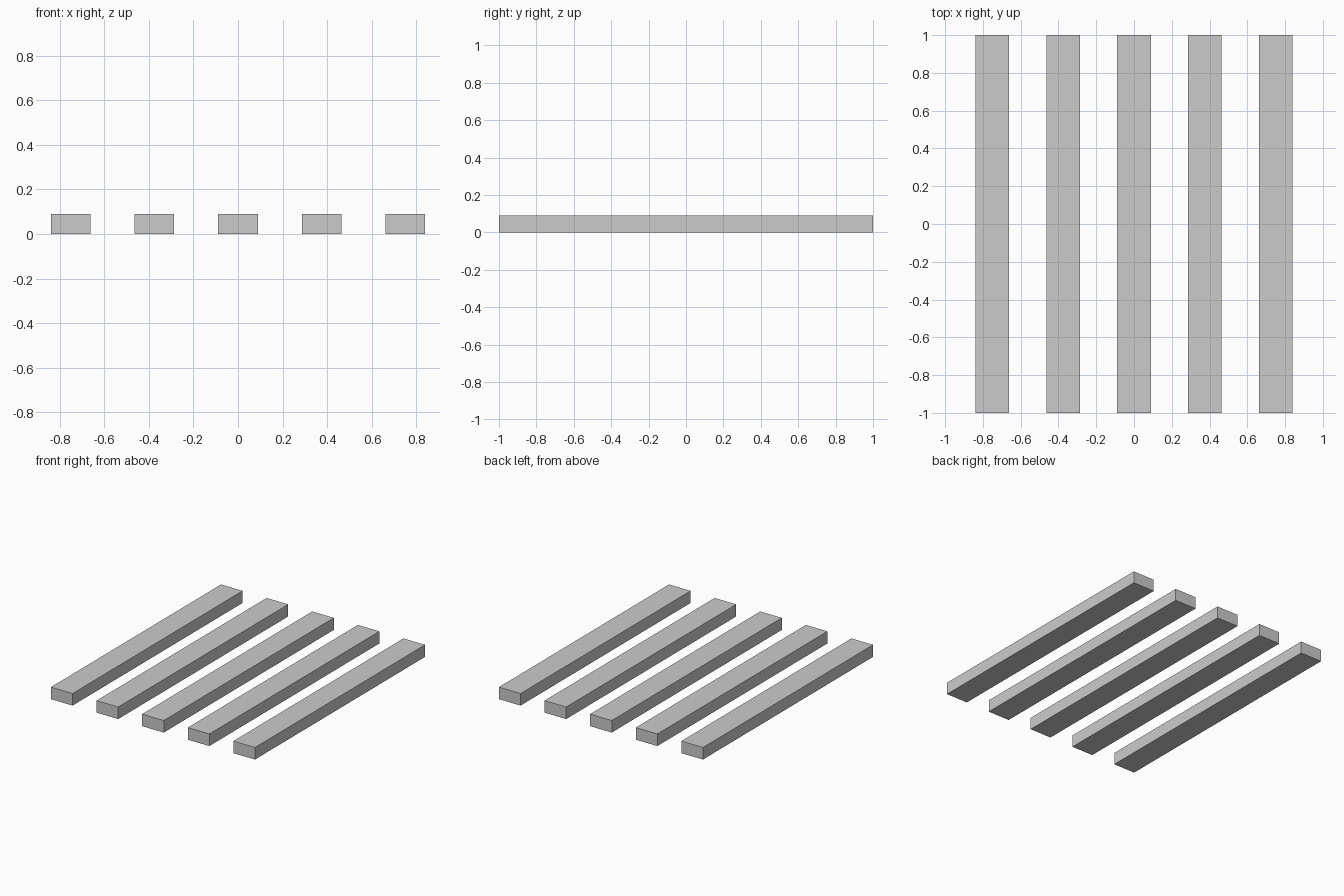
import bpy

if "Cube" in bpy.data.objects:
    bpy.data.objects.remove(bpy.data.objects["Cube"])

COUNT = 5
PITCH = 0.3755
WIDTH, LENGTH, HEIGHT = 0.178, 2.0, 0.09


def add_slat(index):
    x = (index - (COUNT - 1) / 2) * PITCH
    bpy.ops.mesh.primitive_cube_add(size=1, location=(x, 0, HEIGHT / 2))
    slat = bpy.context.object
    slat.name = f"slat_{index + 1}"
    slat.scale = (WIDTH, LENGTH, HEIGHT)
    bpy.ops.object.transform_apply(location=False, rotation=False, scale=True)


# Row of parallel slats running front to back
for i in range(COUNT):
    add_slat(i)
